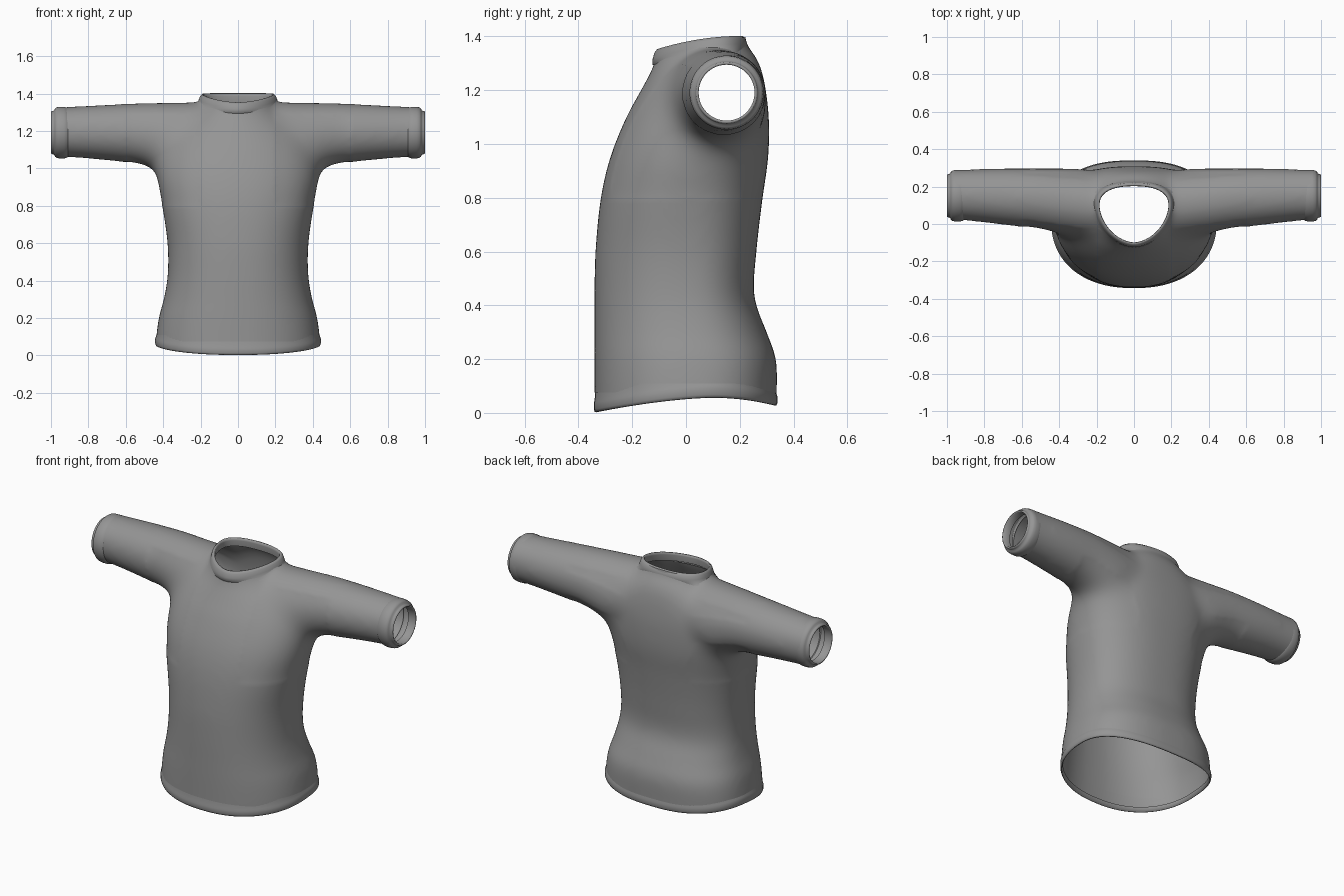
import bpy, bmesh, math
from mathutils import Vector

if "Cube" in bpy.data.objects:
    bpy.data.objects.remove(bpy.data.objects["Cube"])

grey = bpy.data.materials.new("dark_grey_cloth")
grey.diffuse_color = (0.3, 0.3, 0.3, 1)
grey.use_nodes = True
grey.node_tree.nodes["Principled BSDF"].inputs["Base Color"].default_value = grey.diffuse_color


def sample(rows, n):
    """Smoothly interpolate section rows (first column is the position)."""
    out = []
    for i in range(len(rows) - 1):
        a, b = rows[i], rows[i + 1]
        p, q = rows[max(i - 1, 0)], rows[min(i + 2, len(rows) - 1)]
        h = b[0] - a[0]
        for k in range(n):
            t = k / n
            row = [a[0] + h * t]
            for j in range(1, len(a)):
                m0 = (b[j] - p[j]) / (b[0] - p[0]) * h
                m1 = (q[j] - a[j]) / (q[0] - a[0]) * h
                row.append((2*t**3 - 3*t*t + 1) * a[j] + (t**3 - 2*t*t + t) * m0
                           + (3*t*t - 2*t**3) * b[j] + (t**3 - t*t) * m1)
            out.append(row)
    out.append(list(rows[-1]))
    return out


def outline(hw, yf, yb, yc, ef, eb, grow=0.0, n=96):
    """Rounded cross-section with separate front and back depths."""
    pts = []
    for i in range(n):
        a = 2 * math.pi * i / n
        c, s = math.cos(a), math.sin(a)
        e = 2 / (eb if s > 0 else ef)
        d = (yb - yc if s > 0 else yc - yf) + grow
        pts.append((math.copysign(abs(c) ** e, c) * (hw + grow),
                    yc + math.copysign(abs(s) ** e, s) * d))
    return pts


def loft(bm, rings, cap=False):
    vs = [[bm.verts.new(p) for p in r] for r in rings]
    n = len(vs[0])
    for a, b in zip(vs, vs[1:]):
        for i in range(n):
            bm.faces.new((a[i], a[(i + 1) % n], b[(i + 1) % n], b[i]))
    if cap:
        bm.faces.new(vs[0][::-1])
        bm.faces.new(vs[-1])


def finish(bm, name):
    bmesh.ops.recalc_face_normals(bm, faces=bm.faces)
    me = bpy.data.meshes.new(name)
    bm.to_mesh(me)
    bm.free()
    me.materials.append(grey)
    for p in me.polygons:
        p.use_smooth = True
    ob = bpy.data.objects.new(name, me)
    bpy.context.collection.objects.link(ob)
    return ob


# Torso sections: z, half width, front y, back y, widest y, front/back roundness
torso = [
    (-.10, .44, -.34, .337, .02, 2.25, 2.5),
    (.06, .44, -.34, .337, .02, 2.25, 2.5),
    (.20, .424, -.341, .335, .02, 2.25, 2.5),
    (.30, .397, -.341, .30, .01, 2.25, 2.4),
    (.43, .376, -.341, .254, 0, 2.25, 2.4),
    (.60, .377, -.337, .262, 0, 2.25, 2.4),
    (.80, .406, -.317, .285, 0, 2.25, 2.4),
    (.95, .436, -.282, .306, .03, 2.2, 2.4),
    (1.10, .43, -.222, .308, .09, 2.1, 2.4),
    (1.20, .38, -.168, .297, .12, 2.0, 2.4),
    (1.28, .28, -.126, .28, .12, 1.9, 2.3),
    (1.33, .215, -.112, .257, .11, 1.9, 2.3),
    (1.37, .195, -.109, .225, .10, 1.9, 2.3),
    (1.50, .19, -.109, .213, .10, 1.9, 2.3),
]
# Sleeve sections: x, front y, back y, bottom z, top z
sleeve = [
    (0, -.09, .28, .93, 1.352),
    (.18, -.09, .288, .93, 1.355),
    (.35, -.065, .297, .95, 1.352),
    (.43, -.048, .298, .985, 1.351),
    (.52, -.028, .298, 1.018, 1.349),
    (.70, -.005, .298, 1.042, 1.341),
    (.93, .02, .292, 1.060, 1.329),
    (1.06, .02, .292, 1.060, 1.329),
]

bm = bmesh.new()
loft(bm, [[(x, y, r[0]) for x, y in outline(*r[1:])] for r in sample(torso, 5)], True)
for side in (-1, 1):
    rings = []
    for x, yf, yb, zl, zt in sample(sleeve, 5):
        rings.append([(side * x,
                       (yf + yb) / 2 + (yb - yf) / 2 * math.cos(2 * math.pi * i / 48),
                       (zl + zt) / 2 + (zt - zl) / 2 * math.sin(2 * math.pi * i / 48))
                      for i in range(48)])
    loft(bm, rings, True)
shirt = finish(bm, "shirt_body")

# Fuse torso and sleeves, then soften the joins
rm = shirt.modifiers.new("fuse", 'REMESH')
rm.mode = 'VOXEL'
rm.voxel_size = 0.014
sm = shirt.modifiers.new("soften", 'SMOOTH')
sm.factor = 0.5
sm.iterations = 35
dg = bpy.context.evaluated_depsgraph_get()
fused = bpy.data.meshes.new_from_object(shirt.evaluated_get(dg))
shirt.modifiers.clear()

bm = bmesh.new()
bm.from_mesh(fused)
# Extra softening around the armpits and front of the shoulders
pits = [v for v in bm.verts if .2 < abs(v.co.x) < .6 and .8 < v.co.z < 1.29 and v.co.y < .28]
for _ in range(70):
    bmesh.ops.smooth_vert(bm, verts=pits, factor=0.5,
                          use_axis_x=True, use_axis_y=True, use_axis_z=True)
# Open the hem, neck and cuffs
cuts = [((0, 0, .075), (0, 0, -1)), ((0, -.11, 1.338), (0, -.18, 1)),
        ((.955, 0, 0), (1, 0, 0)), ((-.955, 0, 0), (-1, 0, 0))]
for co, no in cuts:
    bmesh.ops.bisect_plane(bm, geom=bm.verts[:] + bm.edges[:] + bm.faces[:],
                           plane_co=co, plane_no=Vector(no).normalized(), clear_outer=True)
bm.to_mesh(fused)
bm.free()
for p in fused.polygons:
    p.use_smooth = True
shirt.data = fused


# Hem band with a dipping front and a small inward fold
def hem_z(y):
    if y < .1:
        return .055 * (1 - ((.1 - y) / .44) ** 1.6) + .001
    return .056 - .03 * ((y - .1) / .235) ** 2


bm = bmesh.new()
hem = torso[0][1:]
rings = [[(x, y, .11) for x, y in outline(*hem, grow=-.004)]]
for dz, grow in [(.045, 0), (.036, .003), (.012, .003), (.002, -.001), (0, -.006), (.03, -.011)]:
    rings.append([(x, y, hem_z(y) + dz) for x, y in outline(*hem, grow=grow)])
loft(bm, rings)
finish(bm, "hem_band")


# Collar band around the neck opening; its lowest ring tucks under the shoulders
def collar_z(y):
    return 1.352 + .05 * (1 - ((.21 - y) / .32) ** 2)


bm = bmesh.new()
rings = []
for dz, grow, flare in [(-.06, .012, 1.2), (-.052, .021, 1.04), (-.03, .020, 1), (-.01, .013, 1),
                        (0, .003, 1), (-.002, -.004, 1), (-.015, -.006, 1), (-.05, -.002, 1)]:
    rings.append([(x * flare, y, collar_z(y) + dz)
                  for x, y in outline(.19, -.104, .208, .10, 1.8, 2.4, grow)])
loft(bm, rings)
finish(bm, "collar")

# Cuffs: a bulging band with a narrower inner ring
profile = [(.905, .126), (.915, .134), (.93, .138), (.955, .138), (.97, .135), (.979, .128),
           (.982, .119), (.99, .116), (.998, .114), (1.0, .109), (.997, .104), (.95, .105)]
for side, name in ((-1, "left_cuff"), (1, "right_cuff")):
    bm = bmesh.new()
    loft(bm, [[(side * x, .151 + r * math.cos(2 * math.pi * i / 48),
                1.191 + r * math.sin(2 * math.pi * i / 48)) for i in range(48)]
              for x, r in profile])
    finish(bm, name)
